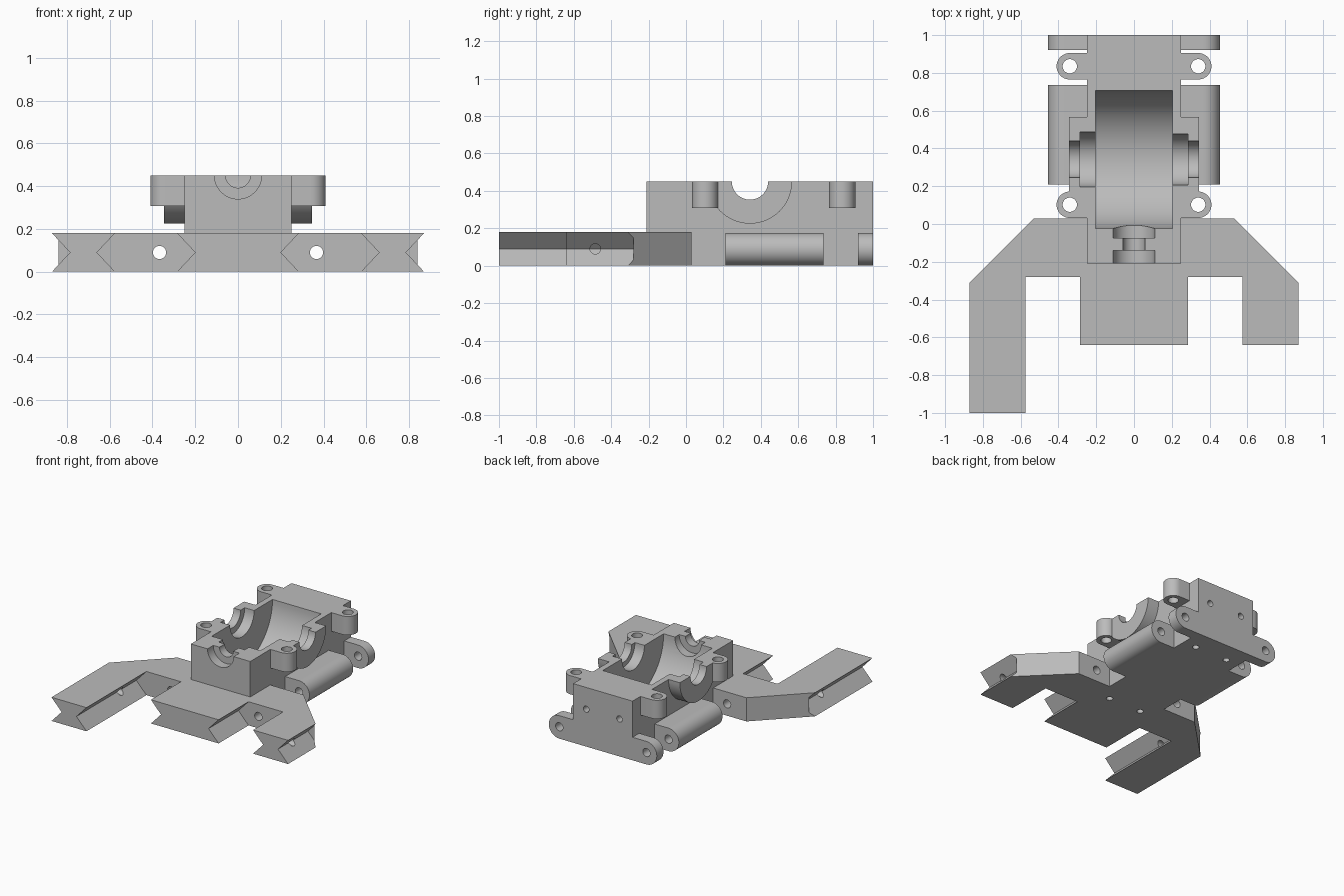
import bpy, bmesh, math

if "Cube" in bpy.data.objects:
    bpy.data.objects.remove(bpy.data.objects["Cube"])

grey = bpy.data.materials.new("plain_grey")
grey.use_nodes = True
grey.diffuse_color = (0.5, 0.5, 0.5, 1)
grey.node_tree.nodes["Principled BSDF"].inputs["Base Color"].default_value = (0.5, 0.5, 0.5, 1)

cutters = bpy.data.collections.new("cutters")
bpy.context.scene.collection.children.link(cutters)
parts = []

PLACE = {
    "x": lambda p, d: (d, p[0], p[1]),
    "y": lambda p, d: (p[0], d, p[1]),
    "z": lambda p, d: (p[0], p[1], d),
}


def prism(name, points, axis, lo, hi, cutter=False):
    """Extrude a flat profile along an axis."""
    bm = bmesh.new()
    face = bm.faces.new([bm.verts.new(PLACE[axis](p, lo)) for p in points])
    grown = bmesh.ops.extrude_face_region(bm, geom=[face])["geom"]
    tops = [v for v in grown if isinstance(v, bmesh.types.BMVert)]
    bmesh.ops.translate(bm, verts=tops, vec=PLACE[axis]((0, 0), hi - lo))
    bmesh.ops.recalc_face_normals(bm, faces=bm.faces)
    mesh = bpy.data.meshes.new(name)
    bm.to_mesh(mesh)
    bm.free()
    obj = bpy.data.objects.new(name, mesh)
    if cutter:
        obj.hide_render = True
        cutters.objects.link(obj)
    else:
        bpy.context.scene.collection.objects.link(obj)
        parts.append(obj)
    return obj


def arc(u, v, r, start, end, n):
    steps = [math.radians(start + (end - start) * i / n) for i in range(n + 1)]
    return [(u + r * math.cos(a), v + r * math.sin(a)) for a in steps]


def bore(name, u, v, r, axis, lo, hi, n=24):
    prism(name, arc(u, v, r, 0, 360, n)[:-1], axis, lo, hi, cutter=True)


TOP, PLATE_TOP, MID = 0.45, 0.18, 0.09
AXLE_Y = 0.342

# Base plate with one long arm, one short arm and a central tongue
prism("base_plate", [
    (-0.87, -1), (-0.575, -1), (-0.575, -0.28), (-0.285, -0.28),
    (-0.285, -0.64), (0.285, -0.64), (0.285, -0.28), (0.575, -0.28),
    (0.575, -0.64), (0.87, -0.64), (0.87, -0.31), (0.53, 0.03),
    (-0.53, 0.03), (-0.87, -0.31)], "z", 0, PLATE_TOP)

# Main housing, stepped over the plate
prism("housing", [(-0.21, PLATE_TOP), (0.03, PLATE_TOP), (0.03, 0), (1, 0),
                  (1, TOP), (-0.21, TOP)], "x", -0.25, 0.25)

for s, side in ((1, "left"), (-1, "right")):
    def flip(points):
        return [(s * u, v) for u, v in points]

    def span(a, b):
        return sorted((s * a, s * b))

    # Half-round axle bosses
    prism(side + "_axle_boss", arc(AXLE_Y, TOP, 0.225, 180, 360, 32), "x", *span(0.24, 0.345))

    # Screw ears with vertical holes
    for y, where in ((0.102, "front"), (0.835, "back")):
        outline = [(0.24, y - 0.07)] + arc(0.34, y, 0.07, -90, 90, 20) + [(0.24, y + 0.07)]
        prism(f"{side}_{where}_ear", flip(outline), "z", 0.308, TOP)
        bore("ear_hole", s * 0.34, y, 0.038, "z", 0.2, 0.6)

    # Hinge barrels along the lower sides
    section = [(0.24, 0)] + arc(0.367, 0.0875, 0.0875, -90, 90, 24) + [(0.24, 0.175)]
    prism(side + "_hinge_barrel", flip(section), "y", 0.21, 0.735)
    prism(side + "_hinge_lug", flip(section), "y", 0.92, 1)
    bore("hinge_pin_hole", s * 0.367, MID, 0.031, "y", -0.5, 1.1)

    # V grooves along the arms and the tongue
    for x, inward in ((0.87, -1), (0.575, 1), (0.285, -1)):
        groove = [(x + inward * 0.085, MID), (x - inward * 0.015, -0.016),
                  (x - inward * 0.015, 0.196)]
        prism("groove", flip(groove), "y", -1.1, -0.28, cutter=True)
    bore("arm_hole", -0.485, MID, 0.028, "x", *span(0.5, 1))

    # Blind screw holes underneath and in the back wall
    for y in (-0.1, 0.84):
        bore("bottom_screw_hole", s * 0.14, y, 0.024, "z", -0.1, 0.14, 16)
    bore("back_screw_hole", s * 0.14, 0.285, 0.024, "y", 0.86, 1.1, 16)

# Gear chamber and stepped axle seats
bore("gear_chamber", AXLE_Y, TOP, 0.366, "x", -0.205, 0.205, 80)
bore("bearing_seat", AXLE_Y, TOP, 0.145, "x", -0.285, 0, 48)
bore("bearing_seat", AXLE_Y, TOP, 0.135, "x", 0, 0.285, 48)
bore("axle_seat", AXLE_Y, TOP, 0.097, "x", -0.4, 0.4, 48)

# Stepped drive shaft seat in the front wall
bore("shaft_outer_seat", 0, TOP, 0.11, "y", -0.3, -0.14, 48)
bore("shaft_neck", 0, TOP, 0.058, "y", -0.25, 0.05, 48)
bore("shaft_inner_seat", 0, TOP, 0.11, "y", -0.075, 0.06, 48)

# Cut every part, then shade and colour it
for part in parts:
    cut = part.modifiers.new("cut", "BOOLEAN")
    cut.operation = "DIFFERENCE"
    cut.operand_type = "COLLECTION"
    cut.collection = cutters
    cut.solver = "EXACT"
bpy.context.view_layer.update()
graph = bpy.context.evaluated_depsgraph_get()
baked = [bpy.data.meshes.new_from_object(p.evaluated_get(graph)) for p in parts]
for obj in bpy.context.selected_objects:
    obj.select_set(False)
for part, mesh in zip(parts, baked):
    part.modifiers.clear()
    part.data = mesh
    mesh.materials.clear()
    mesh.materials.append(grey)
    part.select_set(True)
bpy.context.view_layer.objects.active = parts[0]
bpy.ops.object.shade_smooth_by_angle(angle=math.radians(30))

for obj in list(cutters.objects):
    bpy.data.objects.remove(obj)
bpy.data.collections.remove(cutters)
